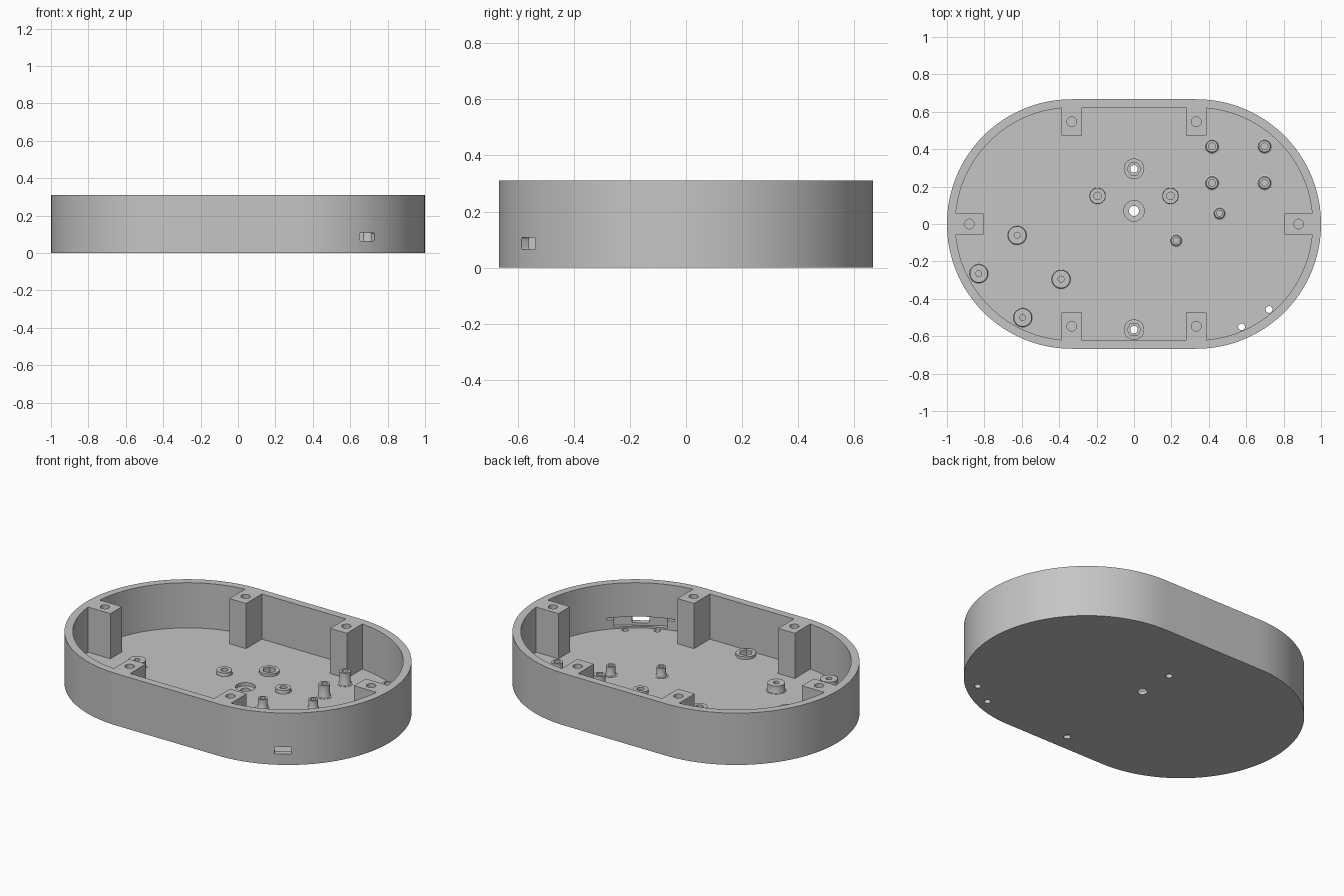
import bpy, bmesh
from math import pi, sin, cos, radians
from mathutils import Matrix, Vector

if "Cube" in bpy.data.objects:
    bpy.data.objects.remove(bpy.data.objects["Cube"])

HEIGHT, FLOOR = 0.31, 0.04
END_X, OUTER_R, INNER_R = 0.333, 0.667, 0.622

grey = bpy.data.materials.new("grey plastic")
grey.use_nodes = True
colour = (0.56, 0.56, 0.56, 1)
grey.diffuse_color = colour
grey.node_tree.nodes["Principled BSDF"].inputs["Base Color"].default_value = colour


def to_object(name, bm):
    bmesh.ops.recalc_face_normals(bm, faces=bm.faces)
    mesh = bpy.data.meshes.new(name)
    bm.to_mesh(mesh)
    bm.free()
    obj = bpy.data.objects.new(name, mesh)
    bpy.context.collection.objects.link(obj)
    return obj


def prism(name, points, z0, z1, matrix=Matrix()):
    """Closed outline extruded from z0 to z1."""
    bm = bmesh.new()
    face = bm.faces.new([bm.verts.new((x, y, z0)) for x, y in points])
    top = bmesh.ops.extrude_face_region(bm, geom=[face])["geom"]
    bmesh.ops.translate(bm, vec=(0, 0, z1 - z0),
                        verts=[v for v in top if isinstance(v, bmesh.types.BMVert)])
    bm.transform(matrix)
    return to_object(name, bm)


def arc(cx, cy, r, start, end, n):
    return [(cx + r * cos(start + (end - start) * i / n),
             cy + r * sin(start + (end - start) * i / n)) for i in range(n + 1)]


def circle(x, y, r, n=32):
    return arc(x, y, r, 0, 2 * pi, n)[:-1]


def stadium(r):
    return arc(END_X, 0, r, -pi / 2, pi / 2, 64) + arc(-END_X, 0, r, pi / 2, 1.5 * pi, 64)


def rounded_rect(x0, x1, y0, y1, r):
    corners = [(x1 - r, y1 - r), (x0 + r, y1 - r), (x0 + r, y0 + r), (x1 - r, y0 + r)]
    return [p for i, (x, y) in enumerate(corners)
            for p in arc(x, y, r, i * pi / 2, (i + 1) * pi / 2, 6)]


def rect(x0, x1, y0, y1):
    return [(x0, y0), (x1, y0), (x1, y1), (x0, y1)]


def boolean(obj, tool, operation="DIFFERENCE"):
    mod = obj.modifiers.new("boolean", "BOOLEAN")
    mod.operation, mod.solver, mod.object = operation, "EXACT", tool
    bpy.context.view_layer.objects.active = obj
    bpy.ops.object.modifier_apply(modifier=mod.name)
    bpy.data.objects.remove(tool)


def finish(obj):
    obj.data.materials.clear()
    obj.data.materials.append(grey)
    bpy.ops.object.select_all(action="DESELECT")
    obj.select_set(True)
    bpy.context.view_layer.objects.active = obj
    bpy.ops.object.shade_smooth_by_angle(angle=radians(30))


def peg(name, x, y, r, hole, top, flare):
    """Turned standoff with a flared foot and a blind screw hole."""
    base = FLOOR - 0.002
    profile = [(0, base), (r + flare, base), (r + flare, FLOOR + 0.002),
               (r + flare * 0.3, FLOOR + flare * 0.4), (r, FLOOR + flare),
               (r, top), (hole, top), (hole, FLOOR + 0.004), (0, FLOOR + 0.004)]
    bm = bmesh.new()
    verts = [bm.verts.new((px, 0, pz)) for px, pz in profile]
    edges = [bm.edges.new(pair) for pair in zip(verts, verts[1:])]
    bmesh.ops.spin(bm, geom=verts + edges, cent=(0, 0, 0), axis=(0, 0, 1),
                   angle=2 * pi, steps=32, use_merge=True)
    bmesh.ops.remove_doubles(bm, verts=bm.verts, dist=0.0001)
    bmesh.ops.translate(bm, vec=(x, y, 0), verts=bm.verts)
    finish(to_object(name, bm))


# Case body: the cavity keeps six lid posts standing against the wall
body = prism("case_body", stadium(OUTER_R), 0, HEIGHT)
cavity = prism("cavity_cutter", stadium(INNER_R), FLOOR, 0.5)
screws = []
for s in (-1, 1):
    boolean(cavity, prism("end_post", rect(*sorted((s * 0.805, s * 1.1)), -0.055, 0.055), 0, 1))
    screws.append((s * 0.88, 0))
    for t in (-1, 1):
        boolean(cavity, prism("side_post", rect(s * 0.333 - 0.055, s * 0.333 + 0.055,
                                                *sorted((t * 0.473, t * 0.8))), 0, 1))
        screws.append((s * 0.333, t * 0.547))
boolean(body, cavity)
for x, y in screws:
    boolean(body, prism("screw_hole", circle(x, y, 0.026), 0.16, 0.5))

# Nut bosses with a hexagonal seat and a through hole
for y in (0.295, -0.565):
    boolean(body, prism("boss", circle(0, y, 0.055), 0.03, 0.056), "UNION")
    boolean(body, prism("nut_seat", circle(0, y, 0.037, 6), 0.02, 0.2))
    boolean(body, prism("bolt_hole", circle(0, y, 0.02), -0.1, 0.2))

# Recessed centre hole and the two small floor holes by the socket
boolean(body, prism("counterbore", circle(0, 0.07, 0.055), 0.02, 0.2))
boolean(body, prism("centre_hole", circle(0, 0.07, 0.027), -0.1, 0.2))
for x, y in ((0.575, -0.55), (0.722, -0.457)):
    boolean(body, prism("floor_hole", circle(x, y, 0.018), -0.1, 0.1))

# Socket opening: local x runs along the wall, y up, z outward
angle = radians(-57.5)
out = Vector((cos(angle), sin(angle), 0))
along = Vector((-sin(angle), cos(angle), 0))
frame = Matrix((along, (0, 0, 1), out)).transposed().to_4x4()
frame.translation = (END_X, 0, 0)
boolean(body, prism("socket_recess", rounded_rect(-0.066, 0.066, 0.041, 0.131, 0.018),
                    0.648, 0.8, frame))
boolean(body, prism("socket_hole", rounded_rect(-0.047, 0.047, 0.065, 0.108, 0.008),
                    0.5, 0.8, frame))
boolean(body, prism("board_pocket", rect(-0.145, 0.145, 0.05, 0.1), 0.5, 0.634, frame))
boolean(body, prism("board_slot", rect(-0.185, 0.185, 0.095, 0.107), 0.5, 0.634, frame))
finish(body)

# Standoffs for the boards
for i, (x, y) in enumerate(((-0.625, -0.06), (-0.83, -0.265), (-0.39, -0.295), (-0.595, -0.5))):
    peg(f"wide_standoff_{i + 1}", x, y, 0.048, 0.016, 0.085, 0.008)
for i, (x, y) in enumerate(((0.417, 0.415), (0.698, 0.415), (0.417, 0.22), (0.698, 0.22))):
    peg(f"tall_standoff_{i + 1}", x, y, 0.031, 0.018, 0.115, 0.012)
for i, (x, y) in enumerate(((0.457, 0.057), (0.225, -0.088))):
    peg(f"slim_standoff_{i + 1}", x, y, 0.026, 0.015, 0.095, 0.012)
for i, s in enumerate((-1, 1)):
    peg(f"low_standoff_{i + 1}", s * 0.195, 0.15, 0.042, 0.02, 0.06, 0.004)
